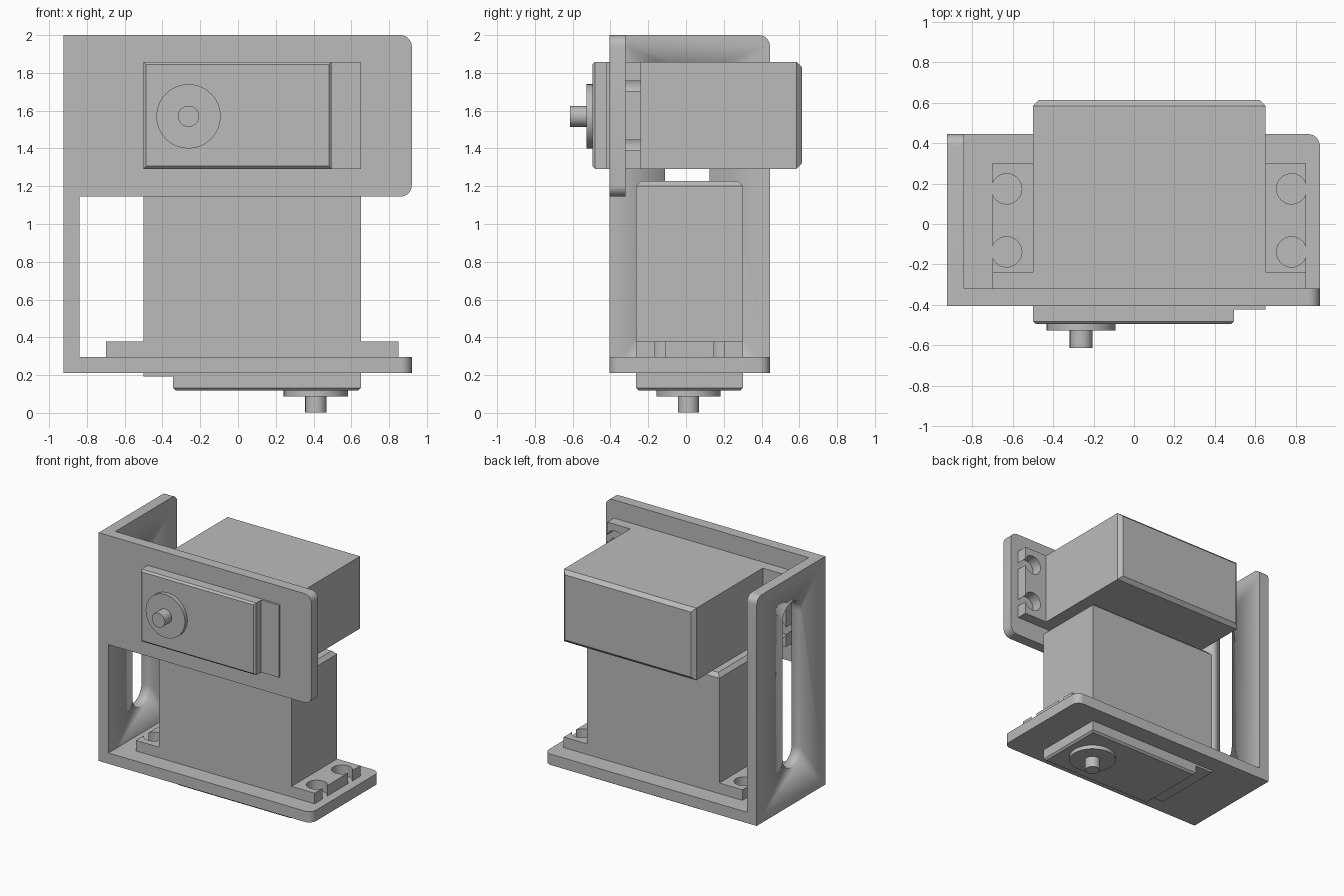
import bpy, bmesh, math
from mathutils import Matrix, Vector

if "Cube" in bpy.data.objects:
    bpy.data.objects.remove(bpy.data.objects["Cube"], do_unlink=True)

grey = bpy.data.materials.new("plain grey")
grey.use_nodes = True
grey.diffuse_color = (0.5, 0.5, 0.5, 1)
grey.node_tree.nodes["Principled BSDF"].inputs["Base Color"].default_value = (0.5, 0.5, 0.5, 1)


def arc(cx, cy, r, start, end, steps):
    angles = [start + (end - start) * i / steps for i in range(steps + 1)]
    return [(cx + r * math.cos(a), cy + r * math.sin(a)) for a in angles]


def outline(x0, x1, y0, y1, r=0.0, rounded=()):
    """Rectangle, anticlockwise from lower left, with chosen corners rounded."""
    corners = [(x0, y0, 1, 1), (x1, y0, -1, 1), (x1, y1, -1, -1), (x0, y1, 1, -1)]
    pts = []
    for i, (x, y, sx, sy) in enumerate(corners):
        if i in rounded:
            start = math.pi + i * math.pi / 2
            pts += arc(x + sx * r, y + sy * r, r, start, start + math.pi / 2, 8)
        else:
            pts.append((x, y))
    return pts


def prism(name, pts, z0, z1, place, chamfer=0.0, end=1):
    """Extrude a flat profile; optionally chamfer the rim of one end (+1 top, -1 bottom)."""
    bm = bmesh.new()
    base = bm.faces.new([bm.verts.new((x, y, z0)) for x, y in pts])
    grown = bmesh.ops.extrude_face_region(bm, geom=[base])["geom"]
    bmesh.ops.translate(bm, vec=Vector((0, 0, z1 - z0)),
                        verts=[g for g in grown if isinstance(g, bmesh.types.BMVert)])
    bmesh.ops.recalc_face_normals(bm, faces=bm.faces)
    if chamfer:
        cap = [f for f in bm.faces if f.normal.z * end > 0.9][0]
        bmesh.ops.bevel(bm, geom=list(cap.edges), offset=chamfer, segments=1, affect='EDGES')
    bm.transform(place)
    mesh = bpy.data.meshes.new(name)
    bm.to_mesh(mesh)
    bm.free()
    mesh.materials.append(grey)
    obj = bpy.data.objects.new(name, mesh)
    bpy.context.collection.objects.link(obj)
    bpy.ops.object.select_all(action='DESELECT')
    obj.select_set(True)
    bpy.context.view_layer.objects.active = obj
    bpy.ops.object.shade_smooth_by_angle(angle=math.radians(30))
    return obj


# Bracket: base, upright side with a long slot, and front plate
FLAT = Matrix.Identity(4)
FACING_FRONT = Matrix.Rotation(math.pi / 2, 4, 'X')
FACING_SIDE = Matrix(((0, 0, 1), (1, 0, 0), (0, 1, 0))).to_4x4()

prism("bracket_base", outline(-0.84, 0.92, -0.405, 0.445, 0.06, (1, 2)), 0.21, 0.295, FLAT)
prism("bracket_front", outline(-0.84, 0.92, 1.145, 2.0, 0.06, (1, 2)), 0.32, 0.405, FACING_FRONT)
side = prism("bracket_side", outline(-0.405, 0.445, 0.21, 2.0, 0.06, (2,)), -0.925, -0.84, FACING_SIDE)
cutter = prism("slot_cutter", outline(-0.11, 0.125, 0.5, 1.8, 0.117, (0, 1, 2, 3)),
               -1.0, -0.7, FACING_SIDE)
cut = side.modifiers.new("slot", 'BOOLEAN')
cut.operation = 'DIFFERENCE'
cut.solver = 'EXACT'
cut.object = cutter
bpy.context.view_layer.objects.active = side
bpy.ops.object.modifier_apply(modifier="slot")
bpy.data.objects.remove(cutter, do_unlink=True)


def ear_profile(sign):
    """Mounting ear with two round holes breaking through its outer edge."""
    inner, outer, half, r = 0.575, 0.775, 0.283, 0.075
    hole_x, hole_y = 0.705, 0.156
    opening = math.acos((outer - hole_x) / r)
    pts = [(inner, -half), (outer, -half)]
    for y in (-hole_y, hole_y):
        pts += arc(hole_x, y, r, 2 * math.pi - opening, opening, 28)
    pts += [(outer, half), (inner, half)]
    return [(sign * x, y) for x, y in pts]


def motor(prefix, place):
    """Motor with its shaft along local +z; z = 0 is the outer face of the bracket."""
    prism(prefix + "_body", outline(-0.575, 0.575, -0.283, 0.283), -1.018, 0.017, place, 0.028, -1)
    prism(prefix + "_raised_face", outline(-0.575, 0.42, -0.283, 0.283), 0.017, 0.091, place, 0.014)
    for side_name, sign in (("near", -1), ("far", 1)):
        prism(f"{prefix}_{side_name}_ear", ear_profile(sign), -0.168, -0.085, place)
    for part, r, z0, z1 in (("collar", 0.17, 0.091, 0.122), ("shaft", 0.056, 0.122, 0.208)):
        prism(f"{prefix}_{part}", arc(-0.337, -0.005, r, 0, 2 * math.pi, 48)[:-1], z0, z1, place)


# Upper motor points forward, lower motor points down
motor("upper_motor", Matrix.Translation((0.075, -0.405, 1.575)) @ FACING_FRONT)
motor("lower_motor", Matrix.Translation((0.075, 0.018, 0.21)) @ Matrix.Rotation(math.pi, 4, 'Y'))
